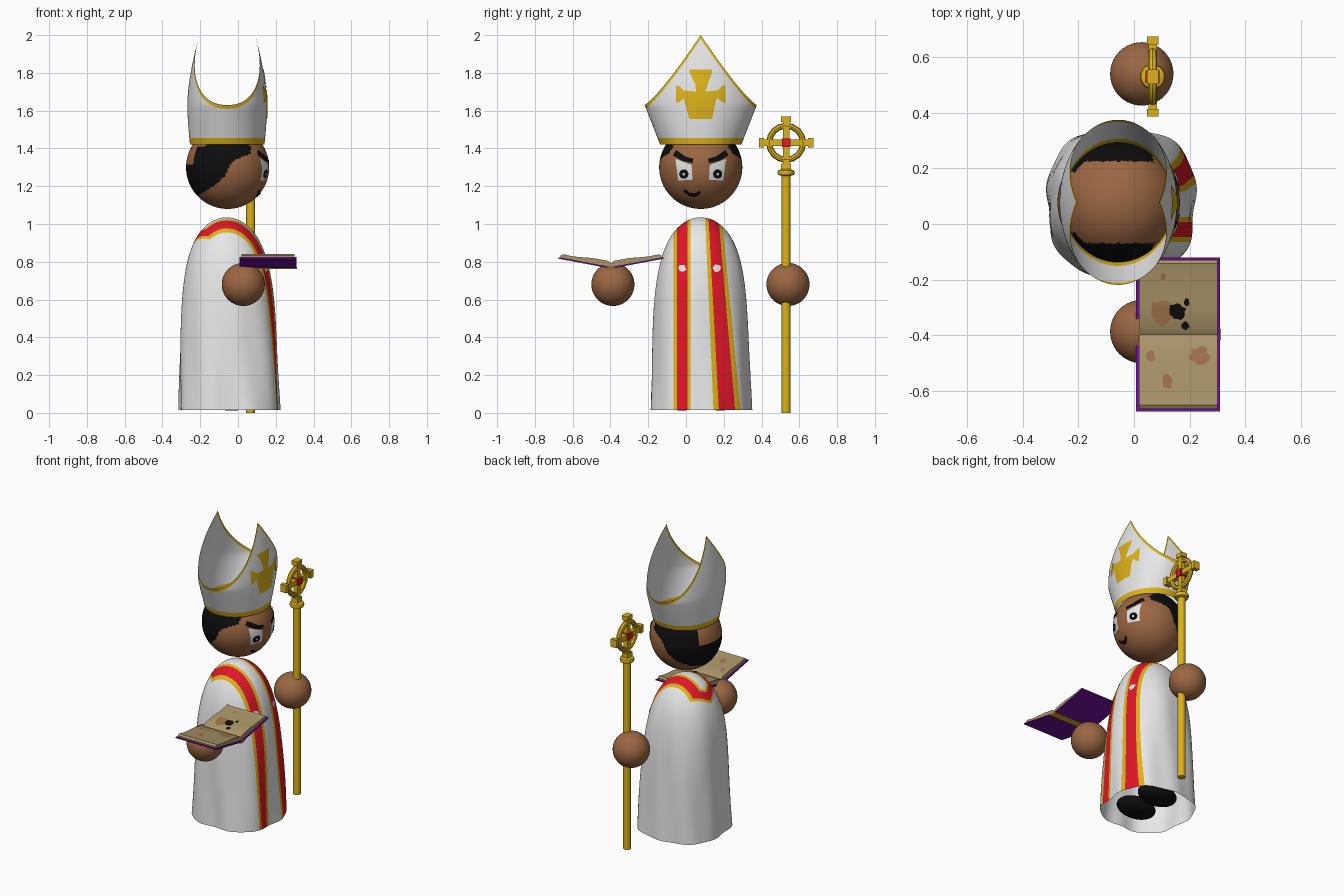
import bpy, bmesh, math, random
from mathutils import Matrix, Vector
from mathutils.bvhtree import BVHTree

random.seed(4)
cube = bpy.data.objects.get("Cube")
if cube:
    bpy.data.objects.remove(cube)


def material(name, rgb):
    m = bpy.data.materials.new(name)
    m.use_nodes = True
    m.diffuse_color = (*rgb, 1)
    m.node_tree.nodes["Principled BSDF"].inputs["Base Color"].default_value = (*rgb, 1)
    return m


WHITE = material("white cloth", (0.85, 0.85, 0.85))
GOLD = material("gold", (0.72, 0.45, 0.01))
RED = material("red", (0.75, 0.008, 0.02))
SKIN = material("brown skin", (0.33, 0.135, 0.055))
BLACK = material("black", (0.004, 0.004, 0.004))
PURPLE = material("purple", (0.17, 0.005, 0.36))
PAPER = material("parchment", (0.4, 0.3, 0.14))
STAIN = material("stain", (0.36, 0.17, 0.07))
YC = 0.078      # middle of the figure across
made = []


def finish(bm, name, mats, rule=None, smooth=True):
    """Turn a bmesh into an object, colouring faces by a rule."""
    bm.normal_update()
    for f in bm.faces:
        f.smooth = smooth
        if rule:
            f.material_index = rule(f.calc_center_median())
    me = bpy.data.meshes.new(name)
    bm.to_mesh(me)
    bm.free()
    for m in mats:
        me.materials.append(m)
    ob = bpy.data.objects.new(name, me)
    bpy.context.collection.objects.link(ob)
    made.append(ob)
    return ob


def ball(name, centre, radii, mats, seg=40, rule=None):
    bm = bmesh.new()
    mat = Matrix.Translation(centre) @ Matrix.Diagonal((*radii, 1))
    bmesh.ops.create_uvsphere(bm, u_segments=seg, v_segments=seg * 3 // 4, radius=1, matrix=mat)
    return finish(bm, name, mats, rule)


def prism(name, outline, x0, x1, mat):
    """Extrude a (y, z) outline along x."""
    bm = bmesh.new()
    face = bm.faces.new([bm.verts.new((x0, y, z)) for y, z in outline])
    ext = bmesh.ops.extrude_face_region(bm, geom=[face])["geom"]
    bmesh.ops.translate(bm, vec=(x1 - x0, 0, 0), verts=[g for g in ext if isinstance(g, bmesh.types.BMVert)])
    bmesh.ops.recalc_face_normals(bm, faces=bm.faces)
    return finish(bm, name, [mat])


def box(name, centre, size, mat):
    x, y, z = centre
    a, b, c = (s / 2 for s in size)
    return prism(name, [(y - b, z - c), (y + b, z - c), (y + b, z + c), (y - b, z + c)], x - a, x + a, mat)


def lathe(name, x, y, profile, mat, seg=20):
    bm = bmesh.new()
    rings = [[bm.verts.new((x + r * math.cos(i * math.tau / seg), y + r * math.sin(i * math.tau / seg), z))
              for i in range(seg)] for r, z in profile]
    for lo, hi in zip(rings, rings[1:]):
        for i in range(seg):
            j = (i + 1) % seg
            bm.faces.new((lo[i], lo[j], hi[j], hi[i]))
    bm.faces.new(rings[0][::-1])
    bm.faces.new(rings[-1])
    return finish(bm, name, [mat])


def split(bm, co, no):
    bmesh.ops.bisect_plane(bm, geom=bm.verts[:] + bm.edges[:] + bm.faces[:], plane_co=co, plane_no=no)


def decal(name, outline, mat, target, along="x", lift=0.003):
    """Lay a flat painted shape on the target, projected from +x or +z."""
    to3 = (lambda a, b: Vector((1, a, b))) if along == "x" else (lambda a, b: Vector((a, b, 3)))
    ray = Vector((-1, 0, 0)) if along == "x" else Vector((0, 0, -1))
    bm = bmesh.new()
    face = bm.faces.new([bm.verts.new(to3(a, b)) for a, b in outline])
    bmesh.ops.triangulate(bm, faces=[face])
    for k in range(2):
        vals = [p[k] for p in outline]
        for i in range(math.ceil(min(vals) / 0.015), math.ceil(max(vals) / 0.015)):
            split(bm, to3(*((i * 0.015, 0) if k == 0 else (0, i * 0.015))), to3(1 - k, k) - to3(0, 0))
    me = target.data
    tree = BVHTree.FromPolygons([v.co for v in me.vertices], [p.vertices[:] for p in me.polygons])
    for v in bm.verts:
        hit, normal, *_ = tree.ray_cast(v.co, ray)
        if hit:
            v.co = hit + normal * (lift if normal.dot(ray) < 0 else -lift)
    bm.normal_update()
    if sum((f.normal.dot(ray) for f in bm.faces)) > 0:
        bmesh.ops.reverse_faces(bm, faces=bm.faces[:])
    return finish(bm, name, [mat])


def disc(a, b, ra, rb, rough=0.0, n=16):
    out = []
    for i in range(n):
        k = 1 + random.uniform(-rough, rough)
        out.append((a + ra * k * math.cos(i * math.tau / n), b + rb * k * math.sin(i * math.tau / n)))
    return out


# Robe: hollow dome with soft folds, split along the stole edges
bm = bmesh.new()
SEG, ROWS, TOP = 96, 48, 1.035
rings = []
for j in range(ROWS):
    t = 1 - (1 - j / ROWS) ** 2
    z = 0.015 + (TOP - 0.015) * t
    r = 0.235 * math.sqrt(1 - t ** 5.5) + 0.03 * (1 - t)
    n = 2.0 + 0.7 * (1 - t)
    ring = []
    for i in range(SEG):
        th = i * math.tau / SEG
        c, s = math.cos(th), math.sin(th)
        k = r * (abs(c) ** n + abs(s) ** n) ** (-1 / n)
        k *= 1 + (1 - t) * (0.018 * math.sin(9 * th + 4 * z) + 0.012 * math.sin(5 * th - 6 * z))
        ring.append(bm.verts.new((-0.06 + 0.015 * (1 - t) + k * c, YC + k * s, z)))
    rings.append(ring)
pole = bm.verts.new((-0.06, YC, TOP))
for i in range(SEG):
    j = (i + 1) % SEG
    for lo, hi in zip(rings, rings[1:]):
        bm.faces.new((lo[i], lo[j], hi[j], hi[i]))
    bm.faces.new((rings[-1][i], rings[-1][j], pole))

STOLE = {-1: (0.098, 0.0, 0.0), 1: (0.07, 0.07, 0.6)}   # offset, slant, widening
OUTER, INNER = 0.045, 0.027
for s, (c0, slant, grow) in STOLE.items():
    for h in (-OUTER, -INNER, INNER, OUTER):
        no = Vector((0, s, slant + h * grow))
        split(bm, no * (s * YC + c0 + slant + h * (1 + grow)) / no.length_squared, no)
        no = Vector((-1, 0.9 * s, -1)) / 1.414
        split(bm, no * (h - 0.045 - (0.64 - 0.9 * s * YC) / 1.414) / no.length_squared, no)


def stole_rule(p):
    s = 1 if p.y > YC else -1
    c0, slant, grow = STOLE[s]
    v, low = abs(p.y - YC), 1 - p.z
    d = (v - c0 - slant * low) / (1 + grow * low)
    if p.x < -0.05:
        d = max(d, (0.64 - p.x - p.z + 0.9 * v) / 1.414 + 0.045)
    return 2 if abs(d) < INNER else 1 if abs(d) < OUTER else 0


robe = finish(bm, "robe", [WHITE, GOLD, RED], stole_rule)
for side, y in (("right", -0.018), ("left", 0.163)):
    decal("stole_patch_" + side, disc(y, 0.765, 0.02, 0.02, 0.15), WHITE, robe)

# Shoes
for side, s in (("right", -1), ("left", 1)):
    ball("shoe_" + side, (-0.035, YC + s * 0.1, 0.07), (0.135, 0.09, 0.058), [BLACK])

# Head with hair around the sides and back
HEAD, R = Vector((-0.055, YC, 1.3)), 0.22
HAIRLINE = [(-1, -1), (-0.8, -0.9), (-0.45, -0.34), (-0.23, -0.07), (0.14, 0.11), (0.34, 0.55), (1, 0.65)]


def hair_rule(p):
    u, v, w = (p - HEAD) / R
    v = abs(v)
    for (w0, u0), (w1, u1) in zip(HAIRLINE, HAIRLINE[1:]):
        if w0 <= w <= w1:
            edge = u0 + (u1 - u0) * (w - w0) / (w1 - w0)
            break
    else:
        return 0
    bald = (w > 0.5 and v < 0.67) or (u < 0 and v < -0.65 * u and w > 0.08)
    return 1 if u < edge and not bald else 0


head = ball("head", HEAD, (R, R, R), [SKIN, BLACK], 128, hair_rule)

# Face
EYE = [(-0.055, 1.345), (0.03, 1.312), (0.035, 1.235), (-0.04, 1.23)]
BROW = [(-0.066, 1.362), (-0.05, 1.39), (0.0, 1.355), (0.04, 1.345), (0.036, 1.322), (-0.02, 1.334)]
MOUTH = [(-0.015, 1.175), (0, 1.186), (0.02, 1.166), (0.05, 1.165), (0.075, 1.18), (0.076, 1.16), (0.05, 1.145), (0.02, 1.148)]
for side, s in (("right", 1), ("left", -1)):
    for part, shape, mat, lift in (("eye", EYE, WHITE, 0.002), ("brow", BROW, BLACK, 0.005),
                                   ("pupil", disc(-0.01, 1.265, 0.024, 0.024), BLACK, 0.004),
                                   ("glint", disc(-0.01, 1.265, 0.007, 0.007), WHITE, 0.006)):
        flipped = [(YC + s * (y - YC), z) for y, z in shape]
        decal(part + "_" + side, flipped, mat, head, lift=lift)
decal("mouth", MOUTH, BLACK, head)

# Tall pointed hat: open shell with gold band and rim
bm = bmesh.new()
SEG, ROWS = 96, 24
cols = []
for i in range(SEG):
    th = i * math.tau / SEG
    c, s = math.cos(th), math.sin(th)
    peak = 1.63 + 0.37 * (1 - abs(s)) ** 1.2
    levels = [1.42, 1.455] + [1.455 + (peak - 0.02 - 1.455) * k / ROWS for k in range(1, ROWS + 1)] + [peak]
    col = []
    for z in levels:
        a = 0.197 + 0.014 * math.sin(min(1, (z - 1.42) / 0.22) * math.pi / 2) - 0.064 * max(0, (z - 1.64) / 0.36) ** 1.6
        b = 0.215 + 0.082 * min(1, (z - 1.42) / 0.21)
        col.append(bm.verts.new((-0.057 + a * c, YC + b * s, z)))
    cols.append(col)
trim = []
for i in range(SEG):
    p, q = cols[i], cols[(i + 1) % SEG]
    for k in range(len(p) - 1):
        f = bm.faces.new((p[k], q[k], q[k + 1], p[k + 1]))
        f.material_index = 1 if k in (0, len(p) - 2) else 0
hat = finish(bm, "hat", [WHITE, GOLD])

# Flared cross on the hat front
ARM = [(0.13, 0.048), (0.112, 0.042), (0.09, 0.02), (0.024, 0.014), (0.026, 0.09), (0.036, 0.11), (0.06, 0.118), (0.06, 0.13)]
cross = []
for sy, sz, order in ((1, 1, 1), (-1, 1, -1), (-1, -1, 1), (1, -1, -1)):
    cross += [(YC + sy * a, 1.687 + sz * b) for a, b in ARM[::order]]
decal("hat_cross", cross, GOLD, hat)

# Hands
for side, y in (("right", -0.387), ("left", 0.54)):
    ball("hand_" + side, (0.028, y, 0.68), (0.114,) * 3, [SKIN])

# Staff with ringed cross head
SX, SY, SZ = 0.067, 0.53, 1.43
lathe("staff_pole", SX, SY, [(0.024, 0), (0.024, 1.255), (0.042, 1.26), (0.046, 1.272), (0.042, 1.284), (0.024, 1.29), (0.018, 1.32)], GOLD)
for name, dy, dz in (("vertical", 0.034, 0.27), ("across", 0.27, 0.034)):
    box("staff_bar_" + name, (SX, SY, SZ), (0.03, dy, dz), GOLD)
for i in range(4):
    dy, dz = ((1, 0), (0, 1), (-1, 0), (0, -1))[i]
    box("staff_tip_%d" % i, (SX, SY + 0.13 * dy, SZ + 0.125 * dz),
        (0.042, 0.028 + 0.024 * abs(dz), 0.028 + 0.024 * abs(dy)), GOLD)
box("staff_gem", (SX, SY, SZ), (0.05, 0.044, 0.044), RED)
bpy.ops.mesh.primitive_torus_add(major_radius=0.09, minor_radius=0.016, major_segments=16, minor_segments=8,
                                 location=(SX, SY, SZ), rotation=(0, math.pi / 2, 0))
ring = bpy.context.object
ring.name = "staff_ring"
ring.data.materials.append(GOLD)
made.append(ring)

# Open book
BY = -0.397
PAGE = [(0, 0.772), (0, 0.794), (0.02, 0.806), (0.1, 0.82), (0.2, 0.828), (0.255, 0.84), (0.268, 0.832), (0.268, 0.822)]
COVER = [(0, 0.764), (0, 0.772), (0.277, 0.824), (0.277, 0.816)]
pages = {}
for side, s in (("right", -1), ("left", 1)):
    prism("book_cover_" + side, [(BY + s * d, z) for d, z in COVER], 0.008, 0.31, PURPLE)
    pages[s] = prism("book_pages_" + side, [(BY + s * d, z) for d, z in PAGE], 0.018, 0.3, PAPER)
box("book_spine", (0.16, BY, 0.766), (0.306, 0.04, 0.01), GOLD)
SPOTS = [(0.1, -0.32, 0.042, 0.048, STAIN), (0.155, -0.315, 0.03, 0.028, BLACK), (0.19, -0.28, 0.01, 0.014, BLACK),
         (0.185, -0.365, 0.014, 0.013, BLACK), (0.235, -0.475, 0.034, 0.032, STAIN), (0.06, -0.475, 0.015, 0.02, STAIN),
         (0.12, -0.565, 0.018, 0.026, STAIN), (0.105, -0.19, 0.01, 0.013, STAIN)]
for i, (x, y, rx, ry, mat) in enumerate(SPOTS):
    decal("page_spot_%d" % i, disc(x, y, rx, ry, 0.18), mat, pages[1 if y > BY else -1], "z", 0.002 if mat == STAIN else 0.004)

# Smooth shading with sharp corners kept
bpy.ops.object.select_all(action="DESELECT")
for ob in made:
    ob.select_set(True)
bpy.context.view_layer.objects.active = made[0]
bpy.ops.object.shade_smooth_by_angle(angle=math.radians(40))
